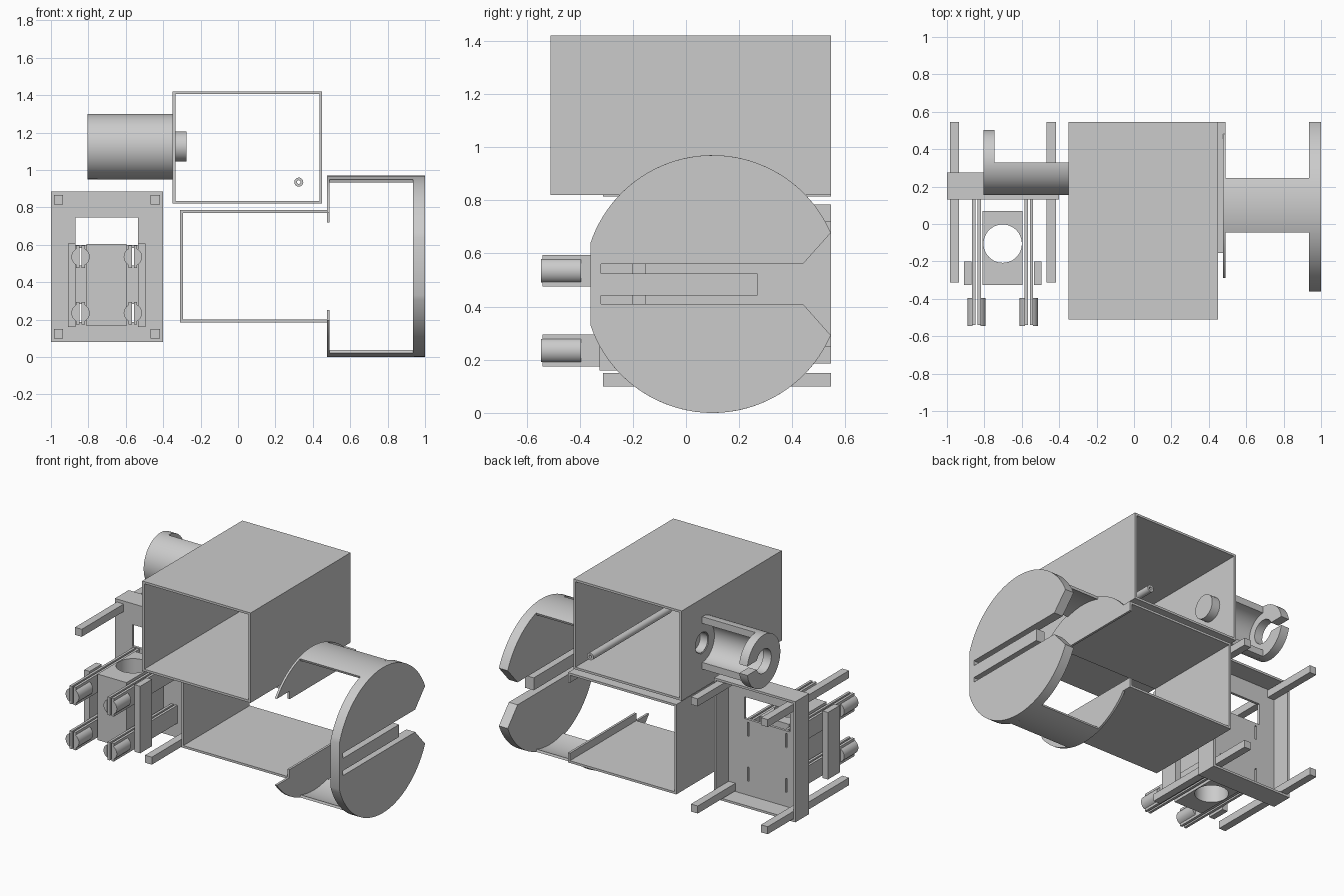
import bpy, bmesh, math

if "Cube" in bpy.data.objects:
    bpy.data.objects.remove(bpy.data.objects["Cube"])


def prism(name, pts, axis, a, b):
    """Extrude a 2D profile from a to b along an axis (X: y,z  Y: x,z  Z: x,y)."""
    place = {'X': lambda u, v, w: (w, u, v),
             'Y': lambda u, v, w: (u, w, v),
             'Z': lambda u, v, w: (u, v, w)}[axis]
    bm = bmesh.new()
    face = bm.faces.new([bm.verts.new(place(u, v, a)) for u, v in pts])
    ext = bmesh.ops.extrude_face_region(bm, geom=[face])
    move = [e for e in ext['geom'] if isinstance(e, bmesh.types.BMVert)]
    bmesh.ops.translate(bm, verts=move, vec=place(0, 0, b - a))
    bmesh.ops.recalc_face_normals(bm, faces=bm.faces)
    mesh = bpy.data.meshes.new(name)
    bm.to_mesh(mesh)
    bm.free()
    ob = bpy.data.objects.new(name, mesh)
    bpy.context.collection.objects.link(ob)
    return ob


def box(name, x0, x1, y0, y1, z0, z1):
    return prism(name, [(x0, z0), (x1, z0), (x1, z1), (x0, z1)], 'Y', y0, y1)


def arc(cu, cv, r, d0, d1, n):
    """Points along a circle from d0 to d1 degrees."""
    return [(cu + r * math.cos(math.radians(d0 + (d1 - d0) * i / n)),
             cv + r * math.sin(math.radians(d0 + (d1 - d0) * i / n))) for i in range(n + 1)]


def circle(cu, cv, r, n=48):
    return arc(cu, cv, r, 0, 360, n)[:-1]


def cut(ob, *cutters):
    """Subtract cutters, bake the result and remove them."""
    for c in cutters:
        m = ob.modifiers.new("cut", 'BOOLEAN')
        m.operation, m.solver, m.object = 'DIFFERENCE', 'EXACT', c
    dg = bpy.context.evaluated_depsgraph_get()
    mesh = bpy.data.meshes.new_from_object(ob.evaluated_get(dg))
    ob.modifiers.clear()
    ob.data = mesh
    for c in cutters:
        bpy.data.objects.remove(c)


deg = math.degrees

# upper case: open sleeve with a round port in its left wall
MY, MZ = 0.33, 1.125
upper = box("upper_case", -0.35, 0.45, -0.51, 0.545, 0.82, 1.42)
cut(upper, box("cutter", -0.335, 0.435, -0.7, 0.7, 0.835, 1.405),
    prism("cutter", circle(MY, MZ, 0.07), 'X', -0.4, -0.3))
port = prism("port_cup", circle(MY, MZ, 0.08), 'X', -0.345, -0.275)
cut(port, prism("cutter", circle(MY, MZ, 0.065), 'X', -0.4, -0.29))
rod = prism("case_rod", circle(0.325, 0.935, 0.024, 24), 'Y', -0.28, 0.545)
cut(rod, prism("cutter", circle(0.325, 0.935, 0.01, 16), 'Y', -0.5, 0.7))

# half-round cradle with a slotted end ring
prism("cradle_shell", arc(MY, MZ, 0.175, 90, 270, 32) + arc(MY, MZ, 0.13, 270, 90, 32),
      'X', -0.75, -0.35)
a, b = deg(math.asin(0.03 / 0.175)), deg(math.asin(0.03 / 0.08))
prism("cradle_end_ring", arc(MY, MZ, 0.175, a, 360 - a, 48) + arc(MY, MZ, 0.08, 360 - b, b, 32),
      'X', -0.805, -0.745)

# lower case: sleeve open on the right with short lips
prism("lower_case", [(0.49, 0.72), (0.49, 0.785), (-0.31, 0.785), (-0.31, 0.185), (0.49, 0.185),
                     (0.49, 0.25), (0.475, 0.25), (0.475, 0.2), (-0.295, 0.2), (-0.295, 0.77),
                     (0.475, 0.77), (0.475, 0.72)], 'Y', -0.155, 0.545)

# round end plate with slots and a tongue
CY, CZ, R = 0.1, 0.485, 0.485
r0 = deg(math.acos((0.545 - CY) / R))
l0 = deg(math.acos((-0.36 - CY) / R))
prism("end_disc", arc(CY, CZ, R, r0, l0, 40) + arc(CY, CZ, R, 360 - l0, 360 - r0, 40)
      + [(0.44, 0.41), (-0.32, 0.41), (-0.32, 0.442), (0.27, 0.442), (0.27, 0.525),
         (-0.32, 0.525), (-0.32, 0.56), (0.44, 0.56)], 'X', 0.935, 1.0)

# inner segments and connecting bridges, above and below
seg = deg(math.acos(0.39 / R))
br = deg(math.asin(0.145 / R))
for tag, s in (("upper", 1), ("lower", -1)):
    prism(tag + "_segment", arc(CY, CZ, R, s * seg, s * (180 - seg), 40), 'X', 0.475, 0.49)
    prism(tag + "_bridge", arc(CY, CZ, R, s * (90 - br), s * (90 + br), 16)
          + arc(CY, CZ, R - 0.016, s * (90 + br), s * (90 - br), 16), 'X', 0.48, 0.94)

# holder tray: shallow pan open to the back, with window and slits
tray = box("holder_tray", -1.0, -0.4, 0.13, 0.275, 0.08, 0.885)
PX, PZ = (-0.842, -0.562), (0.235, 0.535)
cut(tray, box("cutter", -0.985, -0.415, 0.147, 0.4, 0.095, 0.87),
    box("cutter", -0.87, -0.535, 0.0, 0.2, 0.6, 0.745),
    *[box("cutter", x - 0.006, x + 0.006, 0.0, 0.2, z - 0.047, z + 0.047)
      for x in PX for z in PZ])

# corner posts
for x in (-0.985, -0.468):
    for z in (0.1, 0.815):
        box("corner_post", x, x + 0.05, -0.312, 0.545, z, z + 0.05)

# centre block with vertical bore, and side rails
block = box("bored_block", -0.81, -0.595, -0.325, 0.07, 0.165, 0.605)
cut(block, prism("cutter", circle(-0.702, -0.105, 0.1025), 'Z', 0.0, 0.8))
for x in (-0.908, -0.535):
    box("side_rail", x, x + 0.04, -0.325, -0.2, 0.16, 0.607)

# split snap pins: two thin arms, each with a rounded head
t = deg(math.acos(0.022 / 0.049))
for x in PX:
    for z in PZ:
        for s in (1, -1):
            e = sorted((x + s * 0.006, x + s * 0.023))
            box("pin_arm", e[0], e[1], -0.54, 0.132, z - 0.06, z + 0.06)
            prism("pin_head", [(x + s * (u - x), v) for u, v in arc(x, z, 0.049, -t, t, 14)],
                  'Y', -0.545, -0.395)

# smooth the curved walls, keep edges sharp
obs = list(bpy.context.collection.objects)
bpy.ops.object.select_all(action='DESELECT')
for ob in obs:
    ob.select_set(True)
bpy.context.view_layer.objects.active = obs[0]
bpy.ops.object.shade_smooth_by_angle(angle=math.radians(25))
